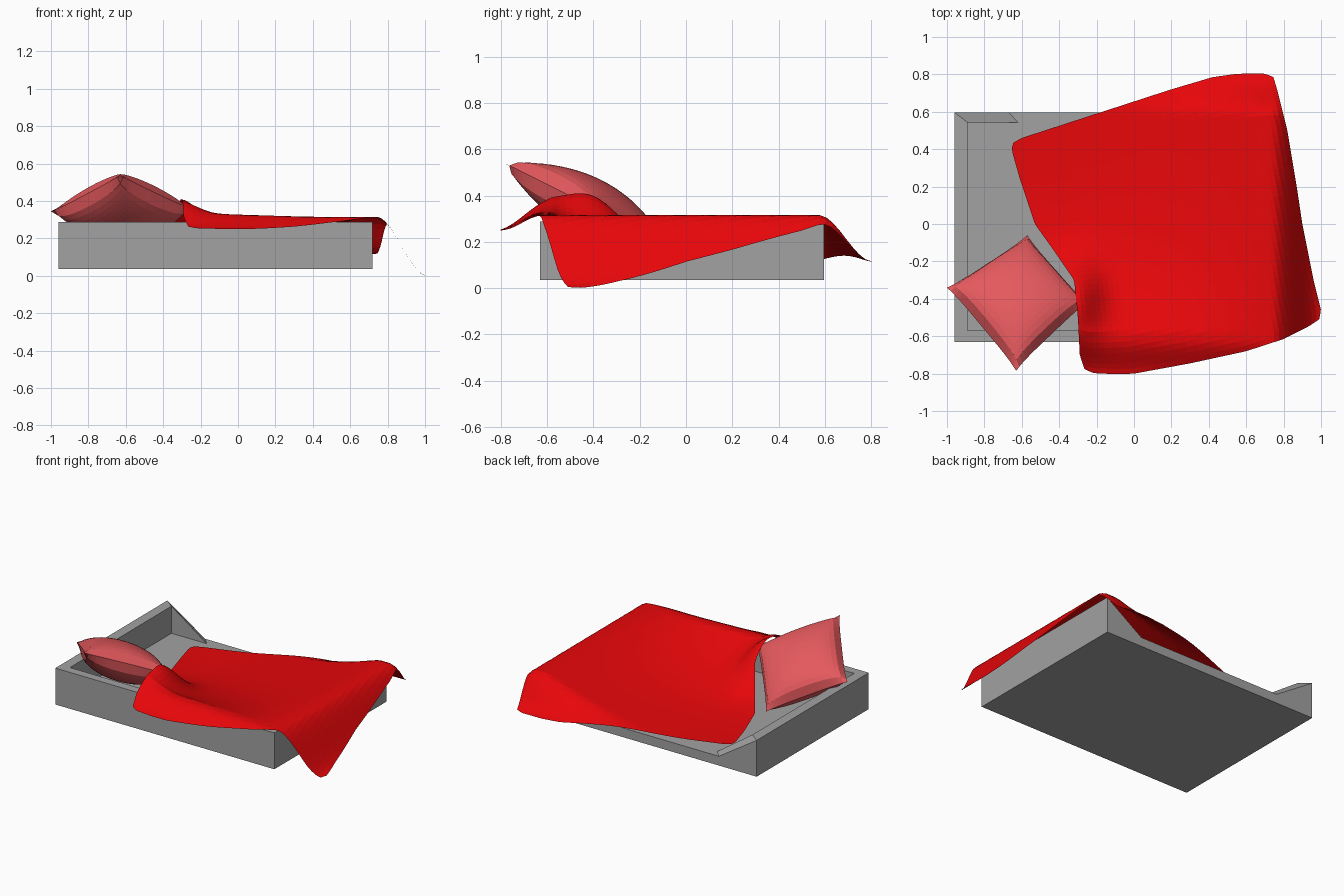
import bpy, bmesh, math
from mathutils import Vector

cube = bpy.data.objects.get("Cube")
if cube:
    bpy.data.objects.remove(cube, do_unlink=True)


def material(name, rgb):
    m = bpy.data.materials.new(name)
    m.use_nodes = True
    colour = (*rgb, 1)
    m.diffuse_color = colour
    m.node_tree.nodes["Principled BSDF"].inputs["Base Color"].default_value = colour
    return m


def finish(name, bm, mat, closed=True):
    bmesh.ops.remove_doubles(bm, verts=bm.verts, dist=0.0005)
    if closed:
        bmesh.ops.recalc_face_normals(bm, faces=bm.faces)
    mesh = bpy.data.meshes.new(name)
    bm.to_mesh(mesh)
    bm.free()
    mesh.materials.append(mat)
    obj = bpy.data.objects.new(name, mesh)
    bpy.context.collection.objects.link(obj)


def add_sheet(bm, n, point):
    """Grid of n by n quads, placed by point(s, t) with s and t from 0 to 1."""
    rows = [[bm.verts.new(point(i / n, j / n)) for i in range(n + 1)] for j in range(n + 1)]
    for a, b in zip(rows, rows[1:]):
        for i in range(n):
            bm.faces.new((a[i], a[i + 1], b[i + 1], b[i]))


def clamp(v):
    return min(max(v, 0), 1)


def ease(v):
    v = clamp(v)
    return v * v * (3 - 2 * v)


grey = material("tray grey", (0.36, 0.36, 0.36))
red = material("blanket red", (0.8, 0.002, 0.003))
pink = material("pillow pink", (0.78, 0.1, 0.11))

# Tray: mitred rim with a low doorway in the back wall
BASE, FLOOR, TOP = 0.036, 0.10, 0.288
outer = [(-0.96, -0.63, TOP), (0.72, -0.63, TOP), (0.72, 0.597, TOP),
         (0.44, 0.597, FLOOR), (-0.67, 0.597, FLOOR), (-0.96, 0.597, TOP)]
inner = [(-0.89, -0.57, TOP), (0.65, -0.57, TOP), (0.65, 0.543, TOP),
         (0.39, 0.543, FLOOR), (-0.62, 0.543, FLOOR), (-0.89, 0.543, TOP)]
bm = bmesh.new()
loops = [[(x, y, BASE) for x, y, z in outer], outer, inner,
         [(x, y, FLOOR) for x, y, z in inner]]
for low, high in zip(loops, loops[1:]):
    for k in range(len(outer)):
        j = (k + 1) % len(outer)
        corners = []
        for p in (low[k], low[j], high[j], high[k]):
            if p not in corners:
                corners.append(p)
        if len(corners) > 2:
            bm.faces.new([bm.verts.new(p) for p in corners])
for cap in (loops[0], loops[-1]):
    bm.faces.new([bm.verts.new(p) for p in cap])
finish("tray", bm, grey)

# Pillow: two puffed sheets sewn along a slightly pinched, tilted square
west, north, east, south = (Vector(p) for p in (
    (-1.0, -0.34, 0.345), (-0.57, -0.06, 0.13), (-0.25, -0.42, 0.36), (-0.63, -0.785, 0.54)))
up = (east - west).cross(north - south).normalized()


def pillow_side(height):
    def point(s, t):
        u, v = 2 * s - 1, 2 * t - 1
        pinch_u, pinch_v = 1 - 0.04 * (1 - v ** 4), 1 - 0.04 * (1 - u ** 4)
        s, t = (u * pinch_u + 1) / 2, (v * pinch_v + 1) / 2
        flat = west.lerp(north, s).lerp(south.lerp(east, s), t)
        puff = height * max(0, (1 - u * u) * (1 - v * v)) ** 0.45
        return flat + up * puff
    return point


bm = bmesh.new()
for height in (0.125, -0.13):
    add_sheet(bm, 20, pillow_side(height))
finish("pillow", bm, pink)

# Blanket: outline blended between four edges, draped by a height rule
left = [(-0.265, -0.775), (-0.29, -0.7), (-0.3, -0.5), (-0.32, -0.3), (-0.43, -0.14),
        (-0.53, 0), (-0.61, 0.24), (-0.655, 0.4), (-0.645, 0.435)]
right = [(0.99, -0.51), (1, -0.46), (0.96, -0.3), (0.9, 0), (0.87, 0.2), (0.82, 0.5),
         (0.765, 0.72), (0.745, 0.785)]
front = [(-0.265, -0.775), (-0.22, -0.797), (-0.1, -0.803), (0, -0.8), (0.3, -0.745),
         (0.6, -0.68), (0.8, -0.615), (0.93, -0.55), (0.99, -0.51)]
back = [(-0.645, 0.435), (-0.6, 0.46), (-0.2, 0.59), (0.2, 0.72), (0.42, 0.785),
        (0.55, 0.803), (0.7, 0.805), (0.745, 0.785)]


def along(path, t):
    pts = [Vector(p) for p in path]
    lengths = [(b - a).length for a, b in zip(pts, pts[1:])]
    d = t * sum(lengths)
    for a, b, size in zip(pts, pts[1:], lengths):
        if d <= size:
            return a.lerp(b, d / size)
        d -= size
    return pts[-1]


def drape(x, y):
    # sag away from the front and right walls, steep first and then gentle
    over_front = clamp(1 - (y + 0.58) / 1.05) ** 3
    over_right = clamp(1 - (0.66 - x) / 1.1) ** 2
    z = 0.115 + 0.2 * (1 - (1 - over_front) * (1 - over_right))
    z += 0.015 * over_front * ease((0.5 - x) / 0.7)
    # lump where the pillow corner tucks under
    z += 0.16 * math.exp(-((x + 0.31) / 0.13) ** 2 - ((y + 0.4) / 0.19) ** 2)
    # overhangs at the front, right and back
    z -= 0.08 * ease((-0.62 - y) / 0.2)
    z -= 0.315 * ease((x - 0.74) / 0.27)
    z -= 0.2 * ease((y - 0.575) / 0.23) * over_right
    return max(z, 0)


def blanket_point(s, t):
    sides = along(left, t).lerp(along(right, t), s)
    ends = along(front, s).lerp(along(back, s), t)
    mid = Vector(left[0]).lerp(Vector(right[0]), s).lerp(
        Vector(left[-1]).lerp(Vector(right[-1]), s), t)
    x, y = sides + ends - mid
    return (x, y, drape(x, y))


bm = bmesh.new()
add_sheet(bm, 48, blanket_point)
finish("blanket", bm, red, closed=False)
